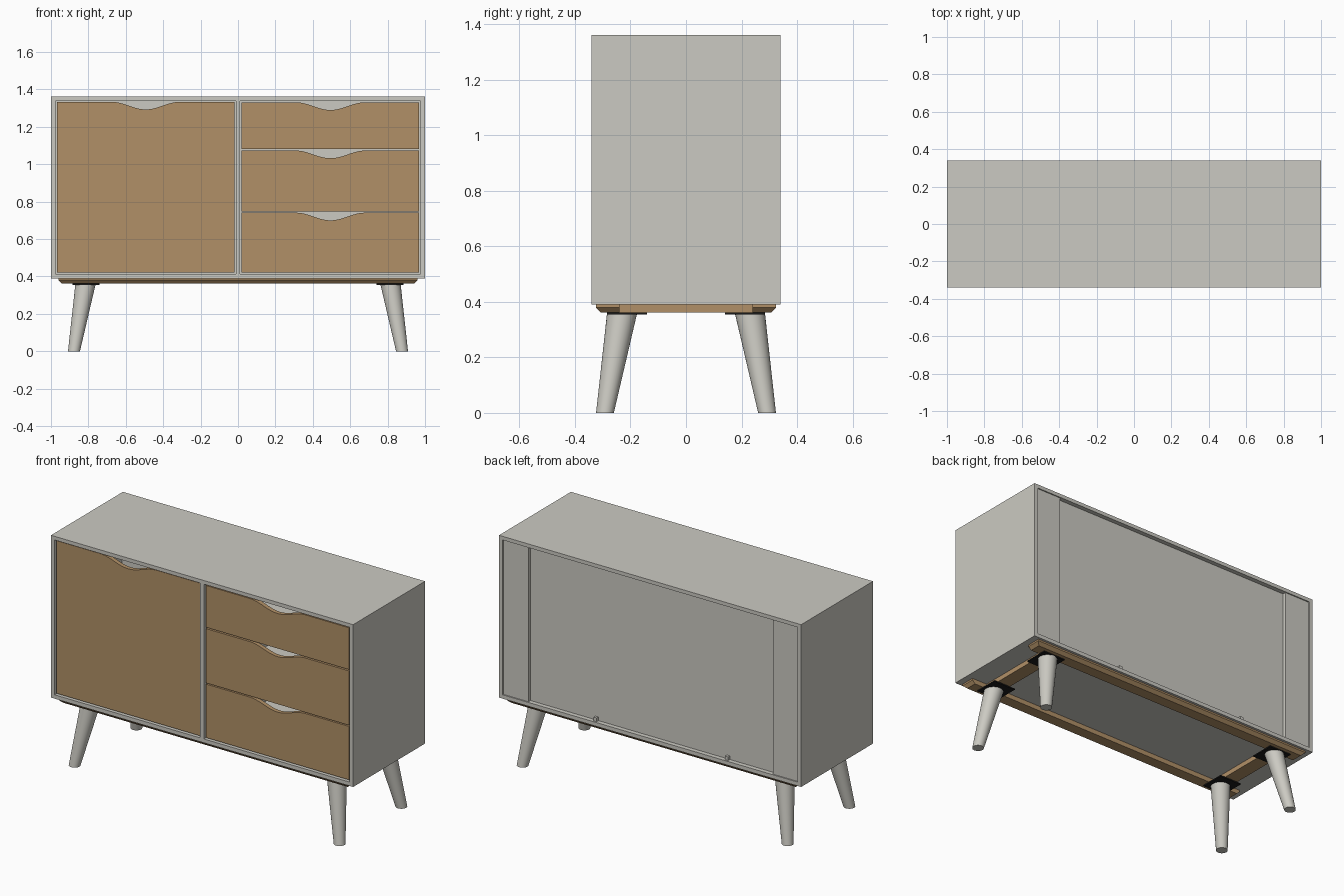
import bpy, bmesh, math

if "Cube" in bpy.data.objects:
    bpy.data.objects.remove(bpy.data.objects["Cube"])


def material(name, rgb):
    m = bpy.data.materials.new(name)
    m.diffuse_color = (*rgb, 1)
    m.use_nodes = True
    m.node_tree.nodes["Principled BSDF"].inputs["Base Color"].default_value = m.diffuse_color
    return m


GREY = material("pale grey paint", (0.60, 0.59, 0.54))
WOOD = material("light wood", (0.44, 0.28, 0.135))
BLACK = material("black metal", (0.01, 0.01, 0.01))


def finish(bm, name, mat):
    bmesh.ops.recalc_face_normals(bm, faces=bm.faces)
    me = bpy.data.meshes.new(name)
    bm.to_mesh(me)
    bm.free()
    me.materials.append(mat)
    ob = bpy.data.objects.new(name, me)
    bpy.context.collection.objects.link(ob)
    return ob


def add_box(bm, x0, x1, y0, y1, z0, z1):
    vs = bmesh.ops.create_cube(bm, size=1)["verts"]
    for v in vs:
        v.co.x = x1 if v.co.x > 0 else x0
        v.co.y = y1 if v.co.y > 0 else y0
        v.co.z = z1 if v.co.z > 0 else z0


def box(name, mat, *dims):
    bm = bmesh.new()
    add_box(bm, *dims)
    return finish(bm, name, mat)


def scooped_front(name, x0, x1, z0, z1, y0=-0.333, y1=-0.308):
    """Front board with a soft finger scoop in its top edge."""
    cx, half, depth, n = (x0 + x1) / 2, 0.185, 0.041, 24
    pts = [(x0, z0), (x1, z0), (x1, z1)]
    for i in range(n + 1):
        t = 1 - 2 * i / n
        pts.append((cx + half * t, z1 - depth * 0.5 * (1 + math.cos(math.pi * t))))
    pts.append((x0, z1))
    bm = bmesh.new()
    face = bm.faces.new([bm.verts.new((x, y0, z)) for x, z in pts])
    ext = bmesh.ops.extrude_face_region(bm, geom=[face])["geom"]
    for v in ext:
        if isinstance(v, bmesh.types.BMVert):
            v.co.y = y1
    return finish(bm, name, WOOD)


# Carcass
D, T = 0.34, 0.024
ZB, ZT = 0.413, 1.339
box("top_panel", GREY, -1, 1, -D, D, ZT, 1.361)
box("bottom_panel", GREY, -1, 1, -D, D, 0.39, ZB)
box("left_side_panel", GREY, -1, -1 + T, -D, D, ZB, ZT)
box("right_side_panel", GREY, 1 - T, 1, -D, D, ZB, ZT)
box("centre_divider", GREY, -0.012, 0.012, -D, 0.295, ZB, ZT)

# Back: recessed panel with a raised strip at each side
box("back_panel", GREY, -1 + T, 1 - T, 0.295, 0.313, ZB, ZT)
for side, s in (("left", -1), ("right", 1)):
    a, b = sorted((s * 0.81, s * (1 - T)))
    box(side + "_back_strip", GREY, a, b, 0.313, 0.333, ZB, ZT)

# Small clips along the lower back edge
for i, x in enumerate((0.37, -0.5)):
    box(f"back_clip_{i + 1}", GREY, x - 0.01, x + 0.01, 0.313, 0.33, ZB, ZB + 0.022)

# Door
scooped_front("door", -0.969, -0.018, 0.421, 1.334)

# Drawers: scooped front and an open box behind
for i, (z0, z1) in enumerate(((1.081, 1.331), (0.748, 1.073), (0.421, 0.741))):
    scooped_front(f"drawer_front_{i + 1}", 0.02, 0.969, z0, z1)
    bm = bmesh.new()
    xa, xb, ya, yb, za, zb = 0.04, 0.95, -0.308, 0.25, z0 + 0.02, z1 - 0.05
    add_box(bm, xa, xb, ya, yb, za, za + 0.012)
    add_box(bm, xa, xa + 0.02, ya, yb, za + 0.012, zb)
    add_box(bm, xb - 0.02, xb, ya, yb, za + 0.012, zb)
    add_box(bm, xa + 0.02, xb - 0.02, yb - 0.02, yb, za + 0.012, zb)
    finish(bm, f"drawer_box_{i + 1}", GREY)

# Base frame: long rails with chamfered lower edges
ZR = 0.362
for name, s in (("front", -1), ("back", 1)):
    y0, y1 = sorted((s * 0.24, s * 0.325))
    bm = bmesh.new()
    add_box(bm, -0.96, 0.96, y0, y1, ZR, 0.39)
    edges = []
    for e in bm.edges:
        a, b = (v.co for v in e.verts)
        low = max(a.z, b.z) < ZR + 0.001
        end = abs(a.x - b.x) < 0.001
        outer = min(abs(a.y), abs(b.y)) > 0.3
        if low and (end or outer):
            edges.append(e)
    bmesh.ops.bevel(bm, geom=edges, offset=0.018, segments=1, affect='EDGES')
    finish(bm, name + "_base_rail", WOOD)

# Cross rails between them
for name, s in (("left", -1), ("right", 1)):
    x0, x1 = sorted((s * 0.775, s * 0.86))
    box(name + "_cross_rail", WOOD, x0, x1, -0.24, 0.24, ZR, 0.39)

# Splayed tapered legs with mounting plates
for xn, sx in (("left", -1), ("right", 1)):
    for yn, sy in (("front", -1), ("back", 1)):
        px, py = sx * 0.8125, sy * 0.2125
        box(f"{yn}_{xn}_leg_plate", BLACK, px - 0.0725, px + 0.0725,
            py - 0.0725, py + 0.0725, 0.355, ZR)
        bm = bmesh.new()
        h = 0.355
        bmesh.ops.create_cone(bm, cap_ends=True, segments=32,
                              radius1=0.032, radius2=0.054, depth=h)
        for v in bm.verts:
            top = v.co.z > 0
            v.co.x += sx * (0.816 if top else 0.877)
            v.co.y += sy * (0.231 if top else 0.292)
            v.co.z += h / 2
        leg = finish(bm, f"{yn}_{xn}_leg", GREY)
        bpy.ops.object.select_all(action='DESELECT')
        leg.select_set(True)
        bpy.context.view_layer.objects.active = leg
        bpy.ops.object.shade_smooth_by_angle(angle=math.radians(35))
